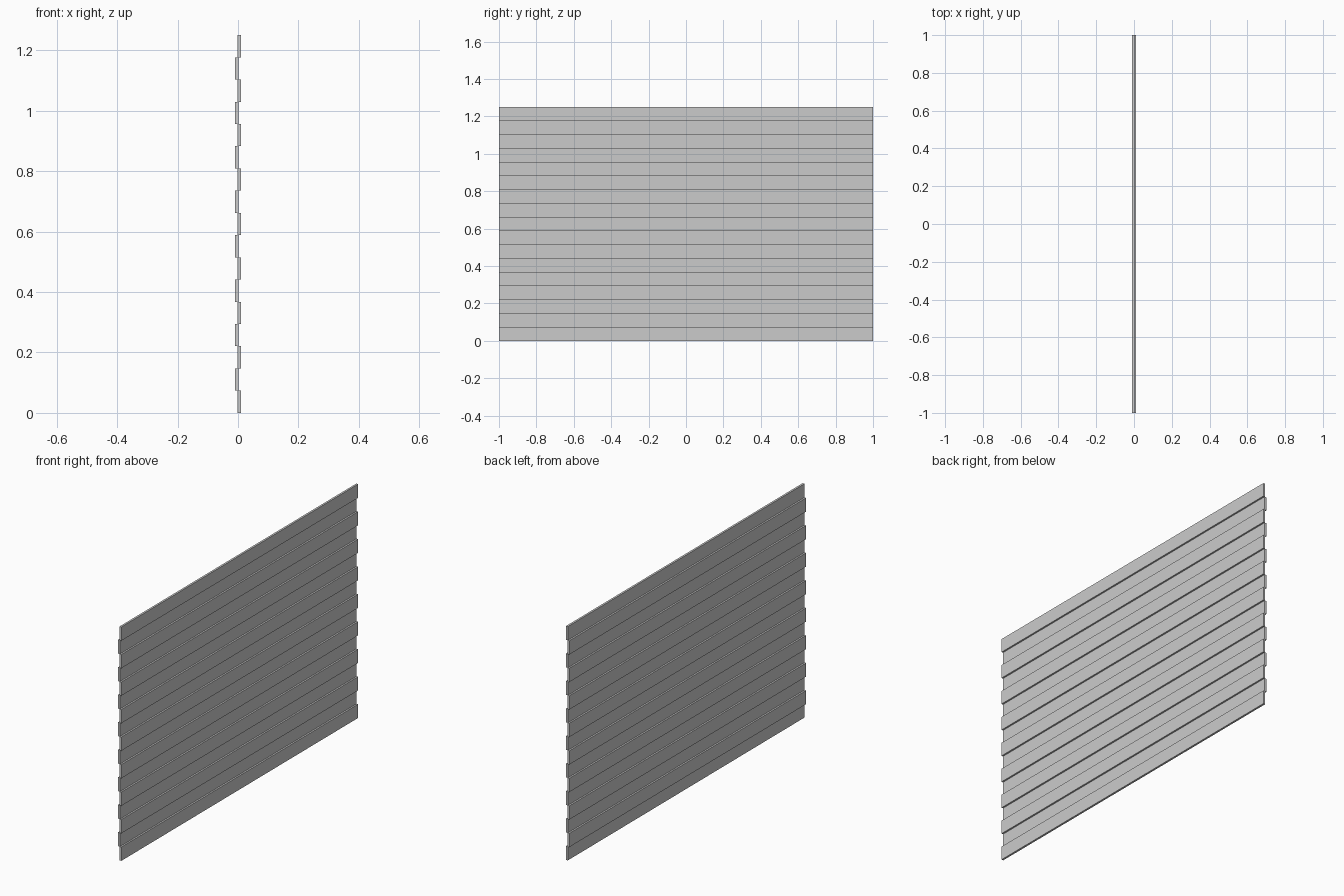
import bpy

if "Cube" in bpy.data.objects:
    bpy.data.objects.remove(bpy.data.objects["Cube"])

COUNT = 17
LENGTH = 2.0
HEIGHT = 1.25
HALF_DEPTH = 0.01
THICKNESS = 0.011
SLAT_H = HEIGHT / COUNT


def slat(name, x, z):
    """One long flat board running along y."""
    bpy.ops.mesh.primitive_cube_add(size=1, location=(x, 0, z))
    ob = bpy.context.object
    ob.name = name
    ob.scale = (THICKNESS, LENGTH, SLAT_H)
    bpy.ops.object.transform_apply(location=False, rotation=False, scale=True)
    return ob


# Stacked boards, alternately stepped to the right and to the left
offset = HALF_DEPTH - THICKNESS / 2
for i in range(COUNT):
    side = 1 if i % 2 == 0 else -1
    kind = "right_slat" if side > 0 else "left_slat"
    slat(f"{kind}_{i + 1}", side * offset, (i + 0.5) * SLAT_H)
